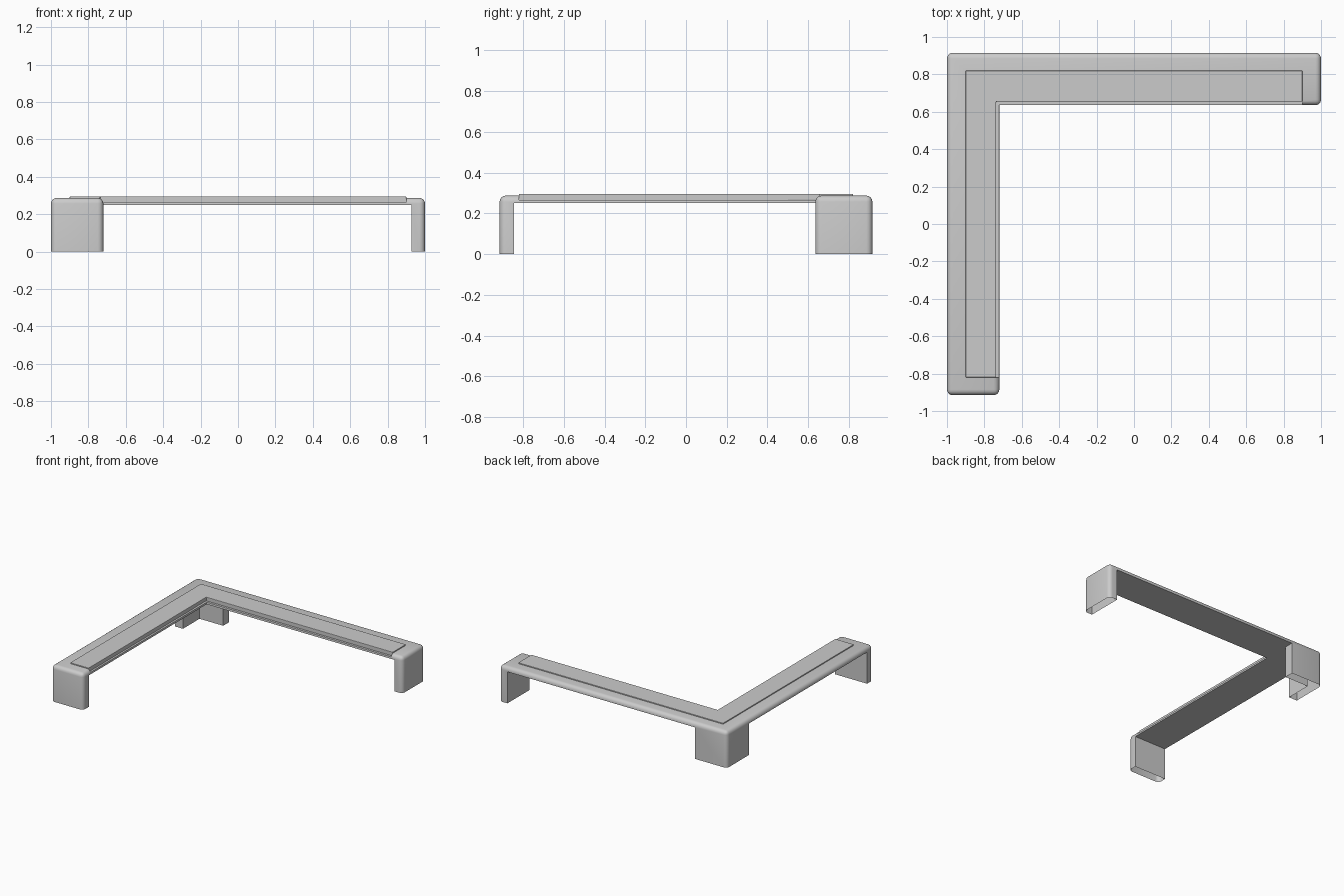
import bpy
import bmesh
import math

cube = bpy.data.objects.get("Cube")
if cube:
    bpy.data.objects.remove(cube, do_unlink=True)

# Outer frame, leg and top dimensions
X, Y = 1.0, 0.915
IN_X, IN_Y = -0.72, 0.635
WALL = 0.072
UNDER, TOP, LEDGE = 0.25, 0.287, 0.265

grey = bpy.data.materials.new("soft_grey")
grey.use_nodes = True
colour = (0.6, 0.6, 0.6, 1)
grey.diffuse_color = colour
grey.node_tree.nodes["Principled BSDF"].inputs["Base Color"].default_value = colour


def finish(bm, name):
    bmesh.ops.recalc_face_normals(bm, faces=bm.faces)
    mesh = bpy.data.meshes.new(name)
    bm.to_mesh(mesh)
    bm.free()
    mesh.materials.append(grey)
    obj = bpy.data.objects.new(name, mesh)
    bpy.context.collection.objects.link(obj)
    return obj


def prism(outline, z0, z1):
    bm = bmesh.new()
    face = bm.faces.new([bm.verts.new((x, y, z0)) for x, y in outline])
    up = bmesh.ops.extrude_face_region(bm, geom=[face])["geom"]
    for v in up:
        if isinstance(v, bmesh.types.BMVert):
            v.co.z = z1
    return bm


def corner_shape(x0, x1, x_in, y0, y1, y_in):
    return [(x0, y0), (x_in, y0), (x_in, y_in), (x1, y_in), (x1, y1), (x0, y1)]


def activate(obj):
    bpy.ops.object.select_all(action='DESELECT')
    obj.select_set(True)
    bpy.context.view_layer.objects.active = obj


def cut(obj, x0, x1, y0, y1, z0, z1):
    outline = [(x0, y0), (x1, y0), (x1, y1), (x0, y1)]
    cutter = finish(prism(outline, z0, z1), "cutter")
    cutter.hide_render = True
    mod = obj.modifiers.new("cut", 'BOOLEAN')
    mod.operation, mod.solver, mod.object = 'DIFFERENCE', 'EXACT', cutter
    activate(obj)
    bpy.ops.object.modifier_apply(modifier=mod.name)
    bpy.data.objects.remove(cutter, do_unlink=True)


# Bench body: rounded corner-shaped block
bm = prism(corner_shape(-X, X, IN_X, -Y, Y, IN_Y), 0, TOP)
rounded = []
for e in bm.edges:
    a, b = (v.co for v in e.verts)
    upright = abs(a.z - b.z) > 0.1
    inner_corner = abs(a.x - IN_X) < 0.01 and abs(a.y - IN_Y) < 0.01
    if (upright and not inner_corner) or (a.z + b.z > TOP * 1.9):
        rounded.append(e)
bmesh.ops.recalc_face_normals(bm, faces=bm.faces)
bmesh.ops.bevel(bm, geom=rounded, offset=0.03, segments=4, profile=0.5, affect='EDGES')
body = finish(bm, "bench_body")

# Open the space between legs, and hollow the corner leg to an angle
cut(body, IN_X, X - WALL, 0, 2, -1, UNDER)
cut(body, -2, 0, -Y + WALL, IN_Y, -1, UNDER)
cut(body, -X + WALL, 0, 0, Y - WALL, -1, UNDER)

# Step along the inner edge
cut(body, IN_X - 0.02, 0.9, 0.5, 0.655, LEDGE, 1)
cut(body, -0.737, -0.6, -0.82, 0.655, LEDGE, 1)

# Legs are open underneath
bm = bmesh.new()
bm.from_mesh(body.data)
feet = [f for f in bm.faces if all(v.co.z < 0.001 for v in f.verts)]
bmesh.ops.delete(bm, geom=feet, context='FACES')
bm.to_mesh(body.data)
bm.free()
activate(body)
bpy.ops.object.shade_smooth_by_angle(angle=math.radians(35))

# Raised seat panel
seat = finish(prism(corner_shape(-0.9, 0.9, -0.737, -0.82, 0.82, 0.655), LEDGE, 0.295), "seat_panel")
bevel = seat.modifiers.new("soft_edge", 'BEVEL')
bevel.width, bevel.segments = 0.003, 2
